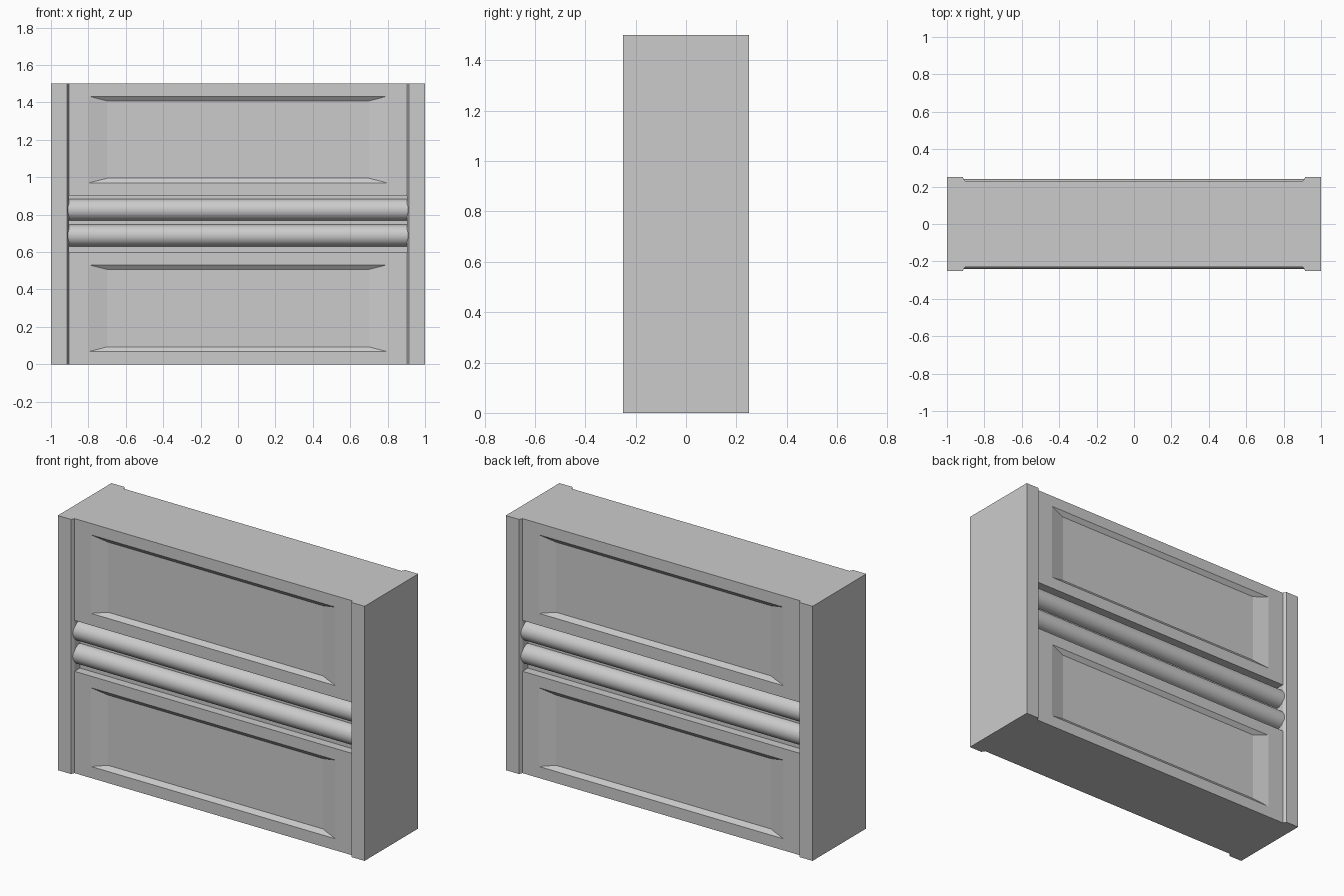
import bpy, bmesh, math
from mathutils import Matrix

if "Cube" in bpy.data.objects:
    bpy.data.objects.remove(bpy.data.objects["Cube"])

HALF_X = 0.904    # half width between the end posts
FACE_Y = 0.23     # panel face
FLOOR_Y = 0.18    # bottom of the pipe channel


def make_object(name, bm):
    bmesh.ops.recalc_face_normals(bm, faces=bm.faces)
    mesh = bpy.data.meshes.new(name)
    bm.to_mesh(mesh)
    bm.free()
    obj = bpy.data.objects.new(name, mesh)
    bpy.context.collection.objects.link(obj)
    return obj


def ring(bm, x, y, z0, z1):
    return [bm.verts.new(p) for p in ((-x, y, z0), (x, y, z0), (x, y, z1), (-x, y, z1))]


def bridge(bm, a, b):
    for i in range(len(a)):
        j = (i + 1) % len(a)
        bm.faces.new((a[i], a[j], b[j], b[i]))


def wall_block(name, z0, z1, recess_z0, recess_z1):
    """Wall block with a shallow bevelled recess on front and back."""
    bm = bmesh.new()
    outers = []
    for s in (-1, 1):
        outer = ring(bm, HALF_X, s * FACE_Y, z0, z1)
        rim = ring(bm, 0.797, s * FACE_Y, recess_z0, recess_z1)
        inner = ring(bm, 0.70, s * (FACE_Y - 0.02), recess_z0 + 0.025, recess_z1 - 0.025)
        bridge(bm, outer, rim)
        bridge(bm, rim, inner)
        bm.faces.new(inner)
        outers.append(outer)
    bridge(bm, *outers)
    return make_object(name, bm)


def end_post(name, side):
    """Post with chamfered inner corners, extruded from its plan."""
    half = [(HALF_X, -FACE_Y), (0.915, -0.25), (1.0, -0.25)]
    plan = half + [(x, -y) for x, y in reversed(half)]
    bm = bmesh.new()
    low = [bm.verts.new((side * x, y, 0)) for x, y in plan]
    high = [bm.verts.new((side * x, y, 1.5)) for x, y in plan]
    bm.faces.new(low)
    bm.faces.new(high)
    bridge(bm, low, high)
    return make_object(name, bm)


def pipe(name, y, z):
    """Horizontal pipe running into both posts."""
    bm = bmesh.new()
    bmesh.ops.create_cone(bm, cap_ends=True, segments=32, radius1=0.058, radius2=0.058,
                          depth=1.84, matrix=Matrix.Translation((0, y, z))
                          @ Matrix.Rotation(math.pi / 2, 4, 'Y'))
    obj = make_object(name, bm)
    bpy.ops.object.select_all(action='DESELECT')
    bpy.context.view_layer.objects.active = obj
    obj.select_set(True)
    bpy.ops.object.shade_smooth_by_angle(angle=math.radians(35))
    return obj


# Upper and lower recessed wall panels
wall_block("lower_wall_panel", 0.0, 0.6, 0.068, 0.532)
wall_block("upper_wall_panel", 0.9, 1.5, 0.970, 1.433)

# Sunken channel between the panels
bm = bmesh.new()
bridge(bm, ring(bm, HALF_X, -FLOOR_Y, 0.6, 0.9), ring(bm, HALF_X, FLOOR_Y, 0.6, 0.9))
bmesh.ops.holes_fill(bm, edges=bm.edges)
make_object("channel_core", bm)

# End posts
end_post("left_post", -1)
end_post("right_post", 1)

# Pairs of pipes on both sides
for side, label in ((-1, "front"), (1, "back")):
    pipe(label + "_upper_pipe", side * 0.182, 0.826)
    pipe(label + "_lower_pipe", side * 0.182, 0.689)
